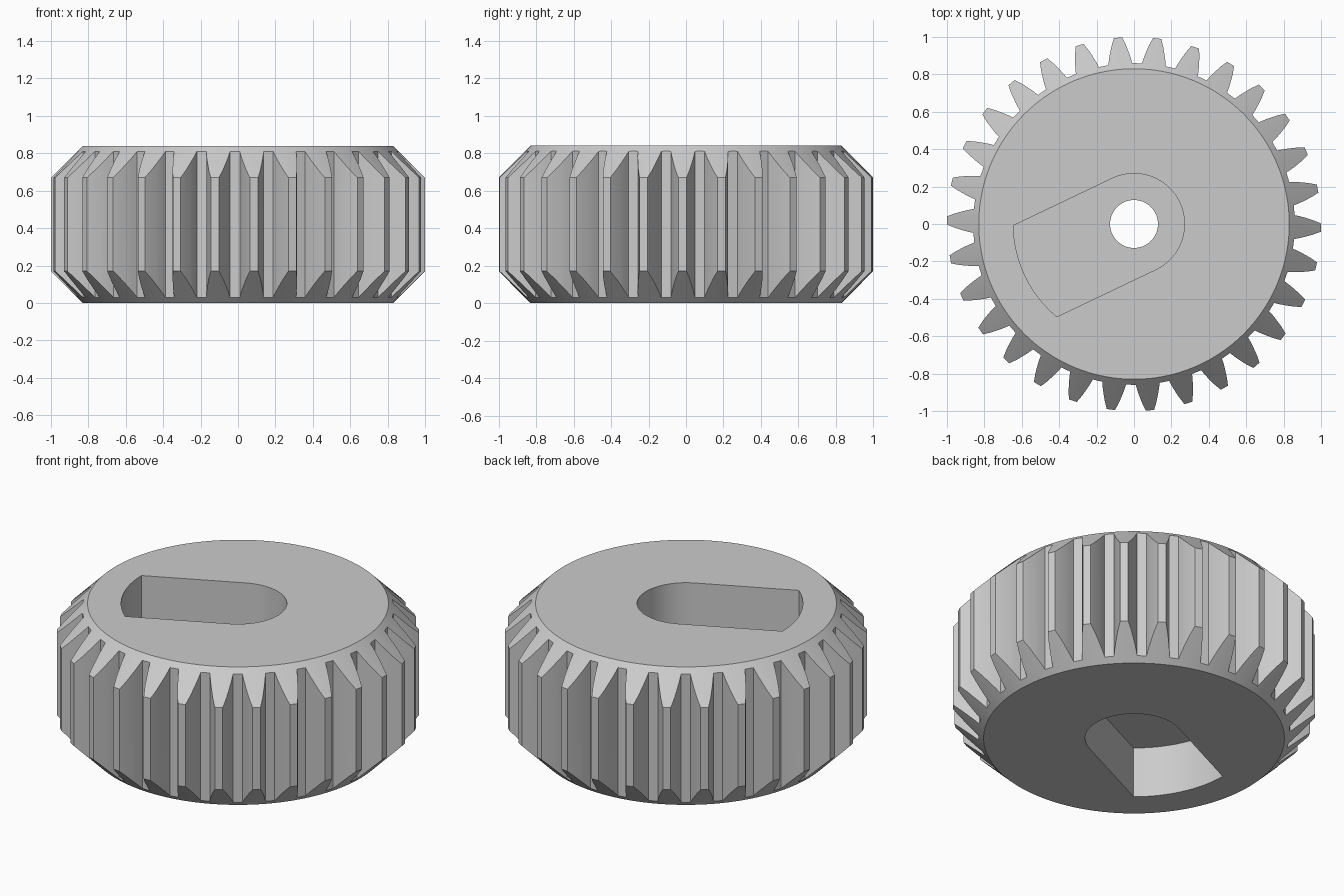
import bpy, bmesh, math

if "Cube" in bpy.data.objects:
    bpy.data.objects.remove(bpy.data.objects["Cube"])

HEIGHT = 0.84
TEETH = 30
PITCH = 2 * math.pi / TEETH
OFFSET = math.radians(-1.1)
SLOT_ANGLE = math.radians(205.5)
SLOT_DEPTH = 0.31


def polar(r, a):
    return (r * math.cos(a), r * math.sin(a))


def prism(name, outline, z0, z1):
    """Extrude a closed 2D outline between two heights."""
    bm = bmesh.new()
    face = bm.faces.new([bm.verts.new((x, y, z0)) for x, y in outline])
    top = bmesh.ops.extrude_face_region(bm, geom=[face])
    moved = [v for v in top["geom"] if isinstance(v, bmesh.types.BMVert)]
    bmesh.ops.translate(bm, verts=moved, vec=(0, 0, z1 - z0))
    return finish(name, bm)


def lathe(name, profile, n):
    """Closed solid of revolution from (radius, z) points, with flat caps."""
    bm = bmesh.new()
    rings = [[bm.verts.new((*polar(r, 2 * math.pi * i / n), z)) for i in range(n)]
             for r, z in profile]
    for low, high in zip(rings, rings[1:]):
        for i in range(n):
            j = (i + 1) % n
            bm.faces.new((low[i], low[j], high[j], high[i]))
    bm.faces.new(rings[0])
    bm.faces.new(rings[-1])
    return finish(name, bm)


def finish(name, bm):
    bmesh.ops.recalc_face_normals(bm, faces=bm.faces)
    mesh = bpy.data.meshes.new(name)
    bm.to_mesh(mesh)
    bm.free()
    obj = bpy.data.objects.new(name, mesh)
    bpy.context.collection.objects.link(obj)
    return obj


def combine(target, tool, operation):
    mod = target.modifiers.new("cut", 'BOOLEAN')
    mod.operation = operation
    mod.solver = 'EXACT'
    mod.object = tool
    tool.hide_render = True
    bpy.context.view_layer.objects.active = target
    bpy.ops.object.modifier_apply(modifier=mod.name)
    bpy.data.objects.remove(tool, do_unlink=True)


# Tooth outline: half widths at rising radii, mirrored about the tooth centre
flank = [(0.86, 0.064), (0.89, 0.058), (0.92, 0.050), (0.96, 0.038), (1.0, 0.022)]
outline = []
for t in range(TEETH):
    a = OFFSET + t * PITCH
    outline += [polar(r, a - math.asin(w / r)) for r, w in flank]
    outline += [polar(r, a + math.asin(w / r)) for r, w in reversed(flank)]
gear = prism("gear", outline, 0, HEIGHT)

# Chamfer the teeth top and bottom with a double cone
blank = lathe("chamfer_blank", [(0.83, 0), (1.03, 0.20), (1.03, HEIGHT - 0.20),
                                (0.83, HEIGHT)], 180)
combine(gear, blank, 'INTERSECT')

# Slot outline: round end about the axis, straight sides, outer arc
half = math.asin(0.27 / 0.645)
slot = [polar(0.645, SLOT_ANGLE - half + 2 * half * i / 16) for i in range(17)]
slot += [polar(0.27, SLOT_ANGLE + math.pi / 2 + math.pi * i / 32) for i in range(33)]
combine(gear, prism("top_slot", slot, HEIGHT - SLOT_DEPTH, HEIGHT + 0.1), 'DIFFERENCE')
combine(gear, prism("bottom_slot", slot, -0.1, SLOT_DEPTH), 'DIFFERENCE')

# Axle hole through the remaining web
combine(gear, lathe("axle_hole", [(0.128, 0.1), (0.128, HEIGHT - 0.1)], 48), 'DIFFERENCE')

# Single grey colour
grey = bpy.data.materials.new("plain grey")
grey.diffuse_color = (0.6, 0.6, 0.6, 1)
grey.use_nodes = True
grey.node_tree.nodes["Principled BSDF"].inputs["Base Color"].default_value = grey.diffuse_color
gear.data.materials.clear()
gear.data.materials.append(grey)

bpy.ops.object.select_all(action='DESELECT')
gear.select_set(True)
bpy.context.view_layer.objects.active = gear
bpy.ops.object.shade_smooth_by_angle(angle=math.radians(25))
